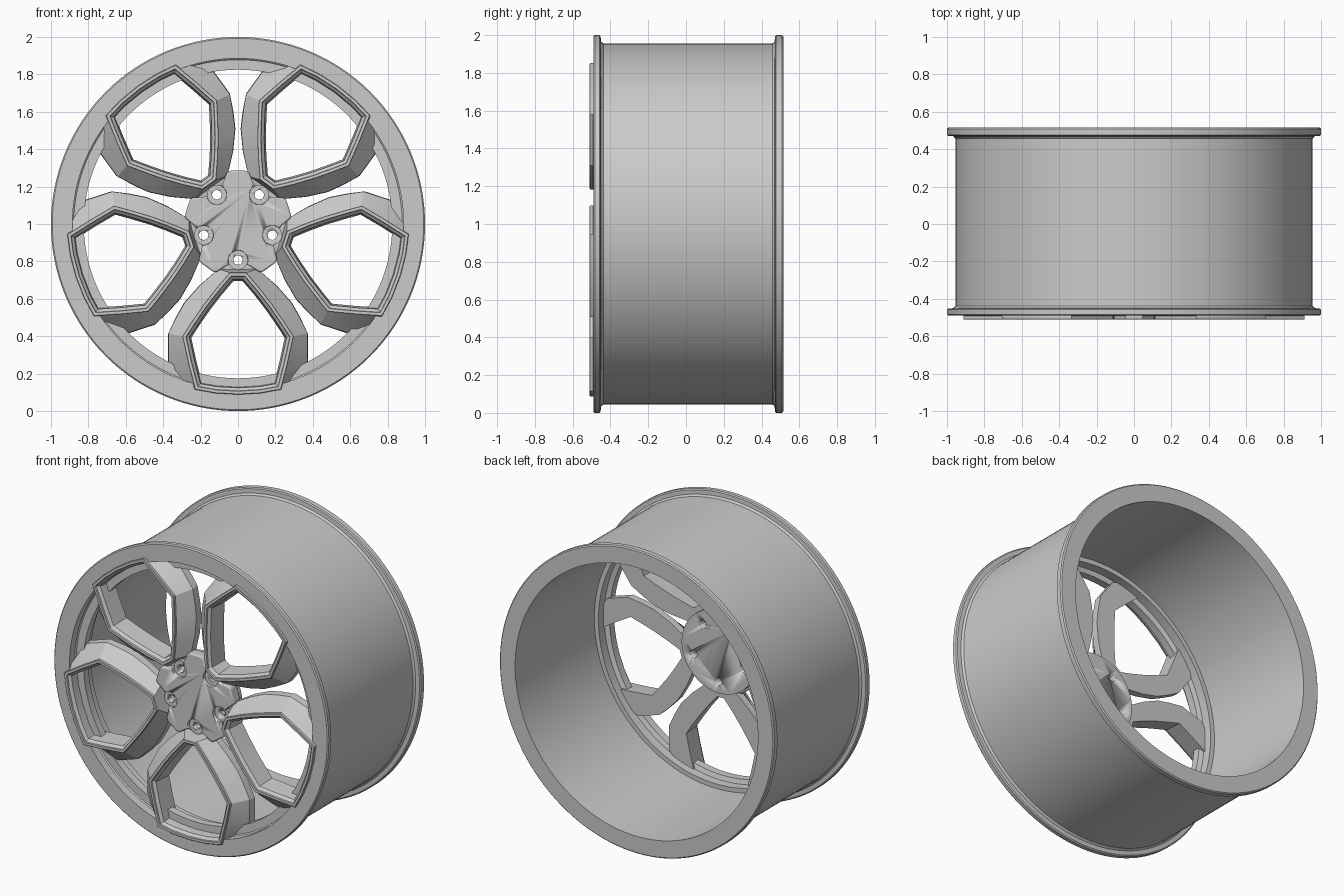
import bpy, bmesh, math
from mathutils import Vector

if "Cube" in bpy.data.objects:
    bpy.data.objects.remove(bpy.data.objects["Cube"])

CZ = 1.0                                   # wheel axis height
FRAME_ANGLES = [math.radians(-90 + 72 * i) for i in range(5)]


def place(u, v, a, y):
    """Radial u, tangential v at angle a, depth y -> world point."""
    return (u * math.cos(a) - v * math.sin(a), y,
            CZ + u * math.sin(a) + v * math.cos(a))


def finish(bm, name, angle=30):
    bmesh.ops.recalc_face_normals(bm, faces=bm.faces[:])
    me = bpy.data.meshes.new(name)
    bm.to_mesh(me)
    bm.free()
    ob = bpy.data.objects.new(name, me)
    bpy.context.collection.objects.link(ob)
    bpy.ops.object.select_all(action='DESELECT')
    bpy.context.view_layer.objects.active = ob
    ob.select_set(True)
    bpy.ops.object.shade_smooth_by_angle(angle=math.radians(angle))
    return ob


def bridge(bm, rings, closed=False):
    """Quads between successive rings of vertices."""
    n = len(rings[0])
    pairs = list(zip(rings, rings[1:])) + ([(rings[-1], rings[0])] if closed else [])
    for r, s in pairs:
        for i in range(n):
            bm.faces.new((r[i], r[(i + 1) % n], s[(i + 1) % n], s[i]))


def lathe(name, profile, seg=128):
    bm = bmesh.new()
    rings = [[bm.verts.new(place(r, 0, 2 * math.pi * i / seg, y)) for i in range(seg)]
             for r, y in profile]
    bridge(bm, rings, True)
    return finish(bm, name)


def prism(bm, pts, a, y0, y1):
    rings = [[bm.verts.new(place(u, v, a, y)) for u, v in pts] for y in (y0, y1)]
    bridge(bm, rings)
    bm.faces.new(rings[0])
    bm.faces.new(rings[1])


def circle(u0, r, seg=32):
    return [(u0 + r * math.cos(2 * math.pi * i / seg), r * math.sin(2 * math.pi * i / seg))
            for i in range(seg)]


def mirrored(half):
    """Half outline from hub to rim, mirrored across the radial axis."""
    return half + [(u, -v) for u, v in half[-2:0:-1]]


def inset(pts, d):
    """Mitred inset of a counter-clockwise or clockwise loop."""
    area = sum(p[0] * q[1] - q[0] * p[1] for p, q in zip(pts, pts[1:] + pts[:1]))
    s = 1 if area > 0 else -1
    out = []
    for i, p in enumerate(pts):
        p = Vector(p)
        e0 = (p - Vector(pts[i - 1])).normalized()
        e1 = (Vector(pts[(i + 1) % len(pts)]) - p).normalized()
        n0, n1 = Vector((-e0.y, e0.x)) * s, Vector((-e1.y, e1.x)) * s
        out.append(tuple(p + (n0 + n1) * (d / (1 + n0.dot(n1)))))
    return out


# Rim: barrel, both flanges and the stepped inner ledge
lathe("rim", [
    (.885, -.490), (.993, -.490), (1.0, -.483), (1.0, -.458), (.993, -.452), (.966, -.450),
    (.955, -.438), (.955, .457), (.966, .469), (.993, .471), (1.0, .477), (1.0, .508),
    (.993, .515), (.885, .515), (.885, -.31), (.855, -.31), (.855, -.37), (.825, -.38),
    (.825, -.43), (.878, -.43), (.885, -.437)])

# Five pentagonal spoke frames
lip = mirrored([(.26, 0), (.26, .045), (.35, .122), (.43, .184), (.52, .246), (.60, .298),
                (.745, .266), (.885, .230), (.905, .12), (.912, 0)])
body = mirrored([(.245, 0), (.24, .105), (.33, .205), (.42, .285), (.50, .330), (.585, .372),
                 (.745, .372), (.85, .290), (.895, .14), (.90, 0)])
back = mirrored([(.245, 0), (.24, .105), (.33, .208), (.42, .288), (.50, .333), (.59, .375),
                 (.75, .375), (.85, .295), (.895, .14), (.90, 0)])
section = [(inset(lip, .045), -.36), (inset(lip, .036), -.485), (inset(lip, .020), -.500),
           (inset(lip, .018), -.510), (inset(lip, .003), -.510), (lip, -.507),
           (lip, -.492), (body, -.41), (back, -.36)]
for a in FRAME_ANGLES:
    bm = bmesh.new()
    bridge(bm, [[bm.verts.new(place(u, v, a, y)) for u, v in loop] for loop, y in section], True)
    finish(bm, "spoke_frame", 25)

# Hub: back plate, lug bosses and front star
bm = bmesh.new()
prism(bm, circle(0, .27, 64), 0, -.34, -.405)
hub_plate = finish(bm, "hub_plate")

bosses = []
for a in FRAME_ANGLES:
    bm = bmesh.new()
    prism(bm, circle(.193, .052), a, -.39, -.43)
    bosses.append(finish(bm, "lug_boss"))

star_pts = []
for a in FRAME_ANGLES:
    f = a + math.radians(36)
    star_pts += [(.195 * math.cos(a), .195 * math.sin(a))]
    for u, v in ((.225, -.078), (.272, -.060), (.285, -.045),
                 (.285, .045), (.272, .060), (.225, .078)):
        star_pts.append((u * math.cos(f) - v * math.sin(f), u * math.sin(f) + v * math.cos(f)))
bm = bmesh.new()
prism(bm, star_pts, 0, -.38, -.45)
hub_star = finish(bm, "hub_star")
bev = hub_star.modifiers.new("soft_edge", 'BEVEL')
bev.width, bev.segments = .008, 2


# Lug holes and the counterbores around them
def hole_cutter(name, r, y0, y1):
    bm = bmesh.new()
    for a in FRAME_ANGLES:
        prism(bm, circle(.193, r), a, y0, y1)
    ob = finish(bm, name)
    ob.hide_render = True
    return ob


holes = hole_cutter("hole_cutter", .025, -.6, -.2)
bores = hole_cutter("bore_cutter", .053, -.6, -.375)
for ob, cutter in [(hub_plate, holes), (hub_star, bores)] + [(b, holes) for b in bosses]:
    m = ob.modifiers.new("cut", 'BOOLEAN')
    m.operation, m.solver, m.object = 'DIFFERENCE', 'EXACT', cutter
    bpy.context.view_layer.objects.active = ob
    for name in [x.name for x in ob.modifiers]:
        bpy.ops.object.modifier_apply(modifier=name)
for c in (holes, bores):
    bpy.data.objects.remove(c, do_unlink=True)
